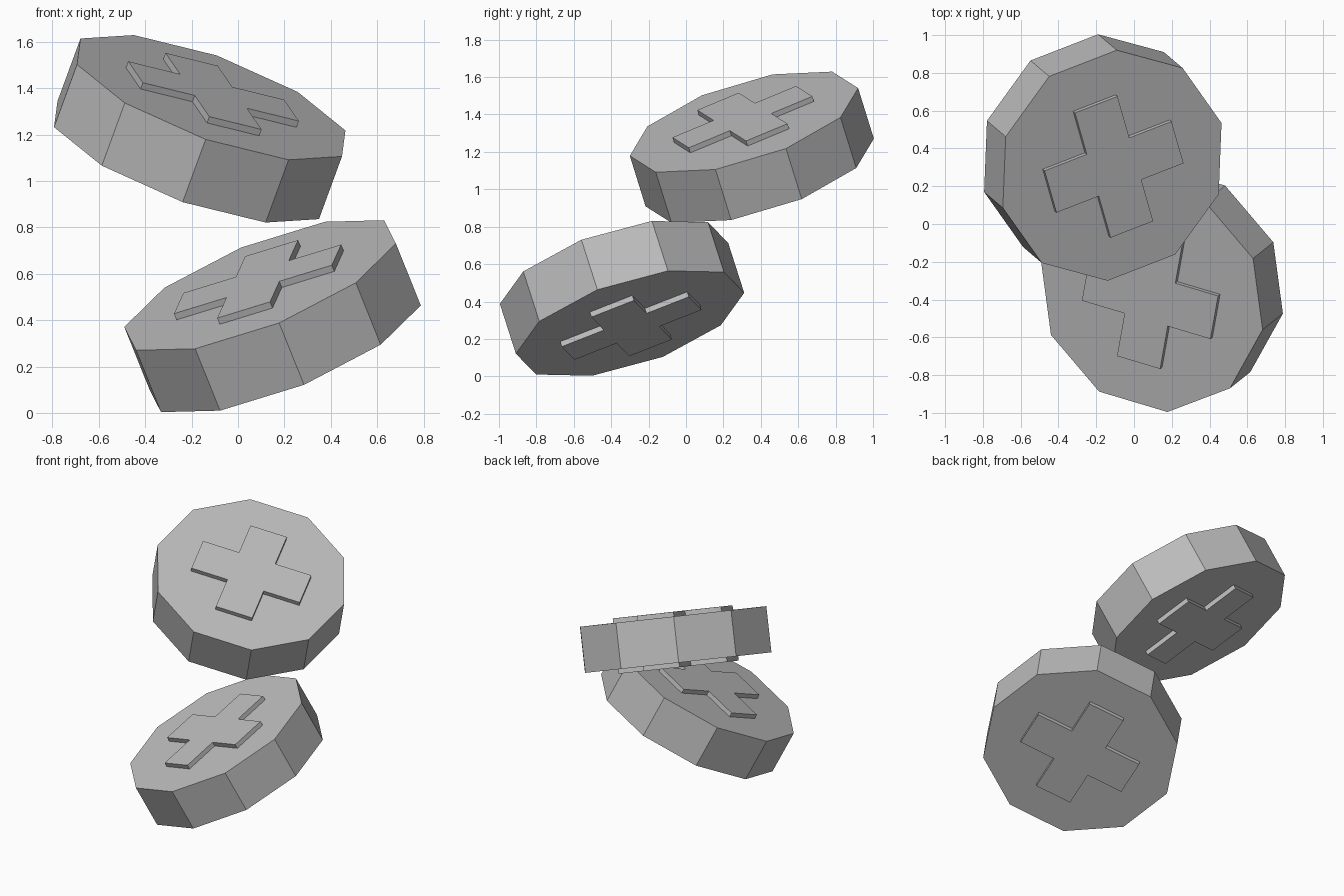
import bpy
import bmesh
from math import cos, sin, tau
from mathutils import Matrix, Vector

if "Cube" in bpy.data.objects:
    bpy.data.objects.remove(bpy.data.objects["Cube"])

RADIUS, HALF_THICK, RELIEF = 0.637, 0.15, 0.03
ARM, HALF_WIDTH = 0.37, 0.124

grey = bpy.data.materials.new("pill_grey")
grey.use_nodes = True
colour = (0.5, 0.5, 0.5, 1)
grey.diffuse_color = colour
grey.node_tree.nodes["Principled BSDF"].inputs["Base Color"].default_value = colour


def prism(name, outline, low, high, frame):
    """Extrude a flat outline along the local z axis and place it."""
    bm = bmesh.new()
    base = bm.faces.new([bm.verts.new((x, y, low)) for x, y in outline])
    top = bmesh.ops.extrude_face_region(bm, geom=[base], use_keep_orig=True)
    moved = [g for g in top["geom"] if isinstance(g, bmesh.types.BMVert)]
    bmesh.ops.translate(bm, verts=moved, vec=(0, 0, high - low))
    bmesh.ops.recalc_face_normals(bm, faces=bm.faces)
    mesh = bpy.data.meshes.new(name)
    bm.to_mesh(mesh)
    bm.free()
    mesh.materials.append(grey)
    obj = bpy.data.objects.new(name, mesh)
    obj.matrix_world = frame
    bpy.context.collection.objects.link(obj)


def placement(centre, normal, side):
    """Frame whose z is the pill axis and x points to a rim corner."""
    z = Vector(normal).normalized()
    x = Vector(side)
    x = (x - z * x.dot(z)).normalized()
    rot = Matrix((x, z.cross(x), z)).transposed().to_4x4()
    return Matrix.Translation(centre) @ rot


# Outlines: ten-sided body and plus sign
rim = [(RADIUS * cos(tau * i / 10), RADIUS * sin(tau * i / 10)) for i in range(10)]
arm = [(ARM, -HALF_WIDTH), (ARM, HALF_WIDTH), (HALF_WIDTH, HALF_WIDTH)]
plus = []
for turn in range(4):
    plus += arm
    arm = [(-y, x) for x, y in arm]

# Two tilted pills, one resting above the other
pills = {
    "upper": placement((-0.165, 0.352, 1.225), (0.33, -0.28, 0.9), (0.907, 0.353, -0.225)),
    "lower": placement((0.149, -0.342, 0.417), (-0.358, -0.285, 0.889), (0.918, -0.275, 0.285)),
}
for label, frame in pills.items():
    prism(label + "_pill_body", rim, -HALF_THICK, HALF_THICK, frame)
    prism(label + "_pill_top_cross", plus, HALF_THICK, HALF_THICK + RELIEF, frame)
    prism(label + "_pill_bottom_cross", plus, -HALF_THICK - RELIEF, -HALF_THICK, frame)
